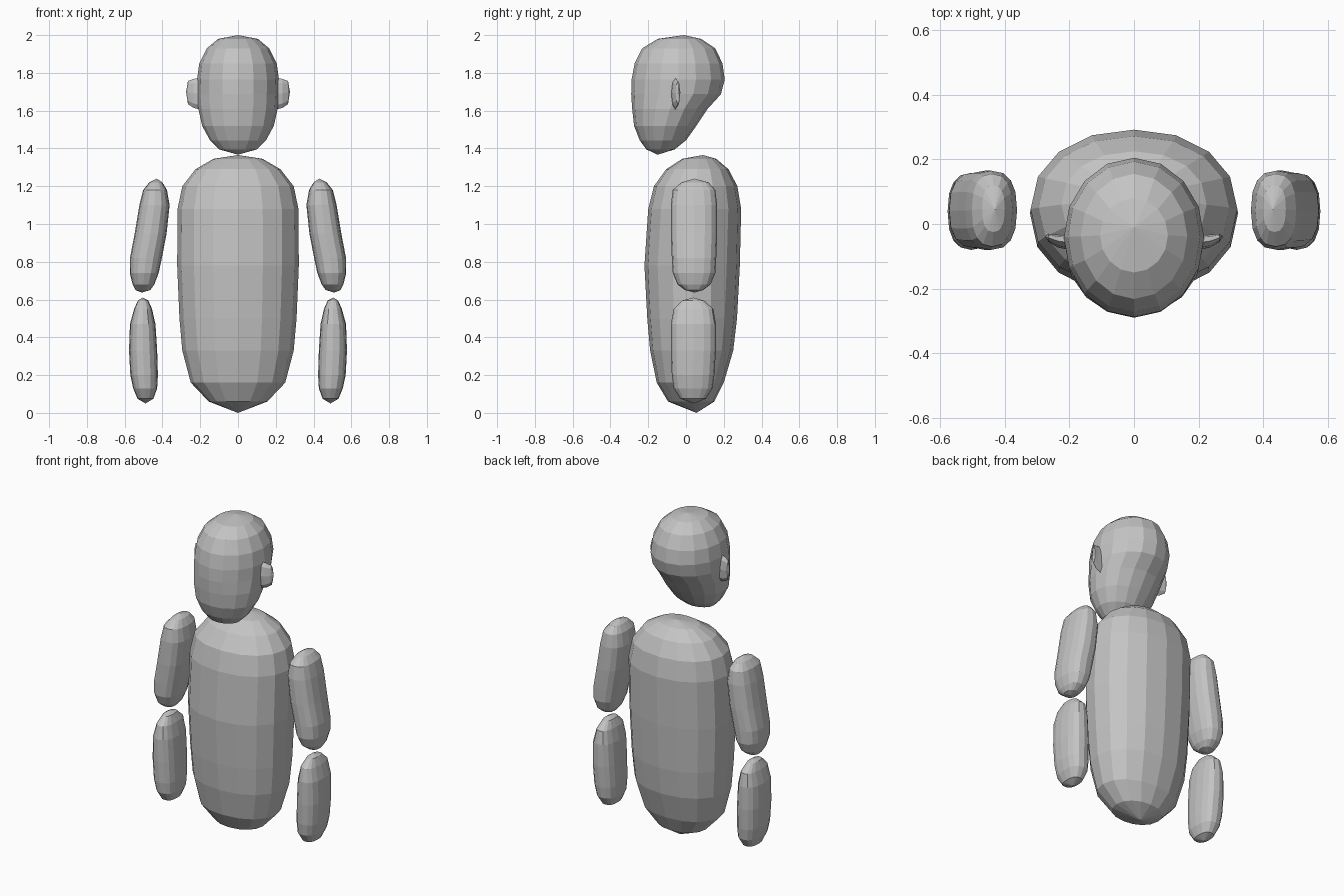
import bpy, bmesh, math

grey = bpy.data.materials.new("plain grey")
grey.diffuse_color = (0.55, 0.55, 0.55, 1)


def loft(name, rings, bottom, top, sides=16, power=2.0, along_x=False, mirror=False):
    """Closed faceted body. rings: (level, a min, a max, b min, b max); poles: (level, a, b)."""
    def place(level, a, b):
        return (level, a, b) if along_x else (a, b, level)

    bm = bmesh.new()
    loops = []
    for level, a0, a1, b0, b1 in rings:
        loop = []
        for i in range(sides):
            t = 2 * math.pi * i / sides
            c, s = math.cos(t), math.sin(t)
            a = (a0 + a1) / 2 + (a1 - a0) / 2 * math.copysign(abs(c) ** (2 / power), c)
            b = (b0 + b1) / 2 + (b1 - b0) / 2 * math.copysign(abs(s) ** (2 / power), s)
            loop.append(bm.verts.new(place(level, a, b)))
        loops.append(loop)
    for lo, hi in zip(loops, loops[1:]):
        for i in range(sides):
            j = (i + 1) % sides
            bm.faces.new((lo[i], lo[j], hi[j], hi[i]))
    for loop, pole in ((loops[0], bottom), (loops[-1], top)):
        tip = bm.verts.new(place(*pole))
        for i in range(sides):
            bm.faces.new((loop[i], loop[(i + 1) % sides], tip))
    if mirror:
        for v in bm.verts:
            v.co.x = -v.co.x
    bmesh.ops.recalc_face_normals(bm, faces=bm.faces)
    mesh = bpy.data.meshes.new(name)
    bm.to_mesh(mesh)
    bm.free()
    mesh.materials.append(grey)
    bpy.context.collection.objects.link(bpy.data.objects.new(name, mesh))


def symmetric(profile):
    """Expand (z, half width, front y, back y) rows into loft rings."""
    return [(z, -w, w, f, b) for z, w, f, b in profile]


# Torso
loft("torso", symmetric([
    (0.06, 0.155, -0.095, 0.15), (0.16, 0.25, -0.155, 0.20),
    (0.33, 0.295, -0.19, 0.25), (0.50, 0.31, -0.205, 0.27),
    (0.78, 0.322, -0.22, 0.285), (1.08, 0.32, -0.20, 0.292),
    (1.20, 0.295, -0.17, 0.272), (1.29, 0.225, -0.105, 0.225),
    (1.345, 0.13, -0.02, 0.16)]),
    (0.0, 0, 0.055), (1.365, 0, 0.09), power=2.15)

# Head, with the back sloping in to the chin
loft("head", symmetric([
    (1.395, 0.10, -0.21, -0.06), (1.443, 0.148, -0.245, 0.0),
    (1.52, 0.19, -0.275, 0.055), (1.61, 0.21, -0.285, 0.115),
    (1.687, 0.215, -0.29, 0.185), (1.765, 0.217, -0.288, 0.205),
    (1.85, 0.205, -0.272, 0.193), (1.93, 0.165, -0.232, 0.155),
    (1.98, 0.105, -0.15, 0.08)]),
    (1.367, 0, -0.15), (2.0, 0, -0.01))

for side, mirror in (("right", False), ("left", True)):
    # Thin ears
    loft(side + "_ear", [
        (0.20, -0.08, -0.035, 1.605, 1.775), (0.235, -0.073, -0.033, 1.615, 1.768),
        (0.265, -0.055, -0.03, 1.635, 1.757)],
        (0.19, -0.055, 1.69), (0.275, -0.038, 1.70), sides=8, along_x=True, mirror=mirror)

    # Upper arms lean outward
    loft(side + "_upper_arm", [
        (0.65, 0.465, 0.542, -0.005, 0.09), (0.68, 0.443, 0.558, -0.045, 0.13),
        (0.74, 0.42, 0.573, -0.07, 0.155), (0.82, 0.403, 0.572, -0.075, 0.16),
        (0.95, 0.378, 0.547, -0.08, 0.165), (1.10, 0.362, 0.522, -0.08, 0.165),
        (1.18, 0.376, 0.502, -0.07, 0.155), (1.22, 0.40, 0.47, -0.025, 0.12)],
        (0.637, 0.51, 0.045), (1.24, 0.43, 0.045), power=2.5, mirror=mirror)

    # Lower arms
    loft(side + "_lower_arm", [
        (0.075, 0.448, 0.532, -0.03, 0.105), (0.13, 0.428, 0.555, -0.065, 0.14),
        (0.20, 0.424, 0.57, -0.075, 0.15), (0.33, 0.428, 0.577, -0.08, 0.158),
        (0.47, 0.437, 0.572, -0.08, 0.158), (0.55, 0.455, 0.55, -0.065, 0.145),
        (0.595, 0.475, 0.53, -0.02, 0.095)],
        (0.05, 0.49, 0.04), (0.61, 0.505, 0.04), power=2.5, mirror=mirror)
